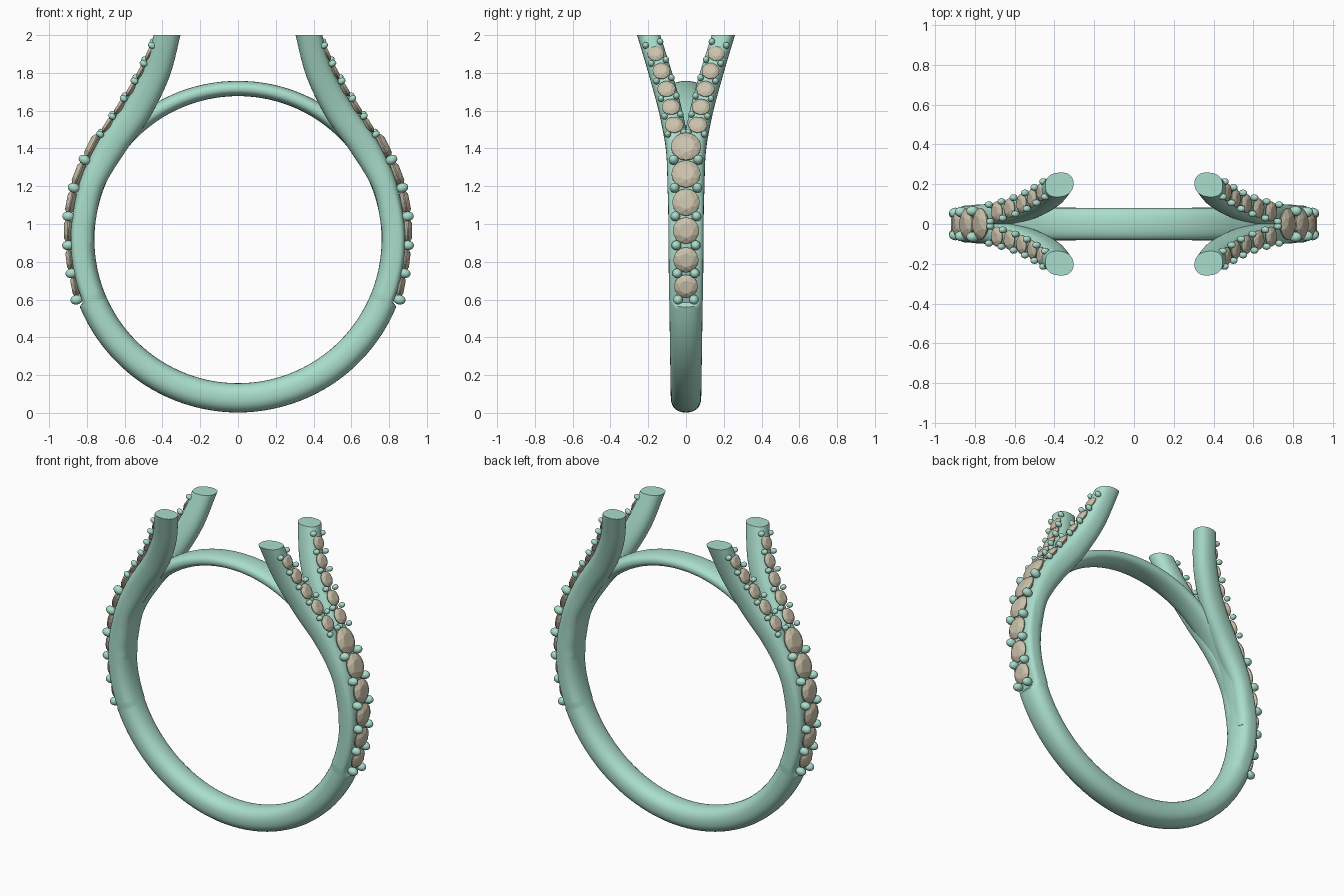
import bpy, bmesh, math
from mathutils import Vector, Matrix

if "Cube" in bpy.data.objects:
    bpy.data.objects.remove(bpy.data.objects["Cube"])

CZ, RI = 0.917, 0.76          # finger hole centre height and radius


def material(name, col):
    m = bpy.data.materials.new(name)
    m.diffuse_color = (*col, 1)
    m.use_nodes = True
    m.node_tree.nodes["Principled BSDF"].inputs["Base Color"].default_value = m.diffuse_color
    return m


METAL = material("green_metal", (0.40, 0.73, 0.60))
STONE = material("tan_stone", (0.60, 0.54, 0.41))


def finish(bm, name, mat, smooth=True, mirror=None):
    bmesh.ops.recalc_face_normals(bm, faces=bm.faces[:])
    me = bpy.data.meshes.new(name)
    bm.to_mesh(me)
    bm.free()
    ob = bpy.data.objects.new(name, me)
    bpy.context.collection.objects.link(ob)
    me.materials.append(mat)
    if mirror:
        mod = ob.modifiers.new("mirror", 'MIRROR')
        mod.use_axis = mirror
        mod.use_mirror_merge = False
    if smooth:
        bpy.ops.object.select_all(action='DESELECT')
        ob.select_set(True)
        bpy.context.view_layer.objects.active = ob
        bpy.ops.object.shade_smooth_by_angle(angle=math.radians(40))
    return ob


def frame(t):
    # tangent, sideways and outward axes along a path
    t = t.normalized()
    b = Vector((0, 1, 0))
    b = (b - t * b.dot(t)).normalized()
    return t, b, b.cross(t)


def section(bm, c, b, n, hn, hb, outer_exp=2.3, sides=32):
    # rounded section, optionally flatter on its outward side
    ring = []
    for i in range(sides):
        a = 2 * math.pi * i / sides
        ca, sa = math.cos(a), math.sin(a)
        e = 2 / (outer_exp if sa > 0 else 2.3)
        u = math.copysign(abs(ca) ** e, ca) * hb
        v = math.copysign(abs(sa) ** e, sa) * hn
        ring.append(bm.verts.new(c + b * u + n * v))
    return ring


def bridge(bm, r1, r2):
    k = len(r1)
    for i in range(k):
        bm.faces.new((r1[i], r1[(i + 1) % k], r2[(i + 1) % k], r2[i]))


def lerp_table(tab, x):
    for p, q in zip(tab, tab[1:]):
        if x <= q[0]:
            f = (x - p[0]) / (q[0] - p[0])
            return [a + (b - a) * f for a, b in zip(p, q)]
    return tab[-1]


def catmull(pts, steps):
    pts = [Vector(p) for p in pts]
    ext = [2 * pts[0] - pts[1]] + pts + [2 * pts[-1] - pts[-2]]
    out = []
    for i in range(1, len(ext) - 2):
        p0, p1, p2, p3 = ext[i - 1:i + 3]
        for s in range(steps):
            t = s / steps
            out.append(0.5 * (2 * p1 + (p2 - p0) * t + (2 * p0 - 5 * p1 + 4 * p2 - p3) * t * t
                              + (3 * p1 - p0 - 3 * p2 + p3) * t ** 3))
    return out + [pts[-1]]


# finger band: angle from bottom, thickness, half width, outer squareness
BAND = [(0, .155, .08, 2.3), (35, .154, .083, 2.3), (67, .150, .088, 2.4), (68, .126, .09, 4.5),
        (90, .126, .093, 4.5), (115, .125, .095, 4), (128, .105, .09, 3), (142, .085, .08, 2.4),
        (180, .08, .08, 2.3)]
bm = bmesh.new()
half = list(range(0, 67, 3)) + [67, 68] + list(range(70, 180, 2))
angles = half + [180] + [-a for a in reversed(half) if a > 0]
rings = []
for a in angles:
    _, th, hb, ex = lerp_table(BAND, abs(a))
    p = math.radians(a)
    n = Vector((math.sin(p), 0, -math.cos(p)))
    rings.append(section(bm, Vector((0, 0, CZ)) + n * (RI + th / 2), Vector((0, 1, 0)), n, th / 2, hb, ex))
for i in range(len(rings)):
    bridge(bm, rings[i], rings[(i + 1) % len(rings)])
finish(bm, "finger_band", METAL)

# split shoulder arms, cut level at the top
ARM = [(.823, .034, .90), (.818, .034, 1.0), (.778, .037, 1.2), (.675, .046, 1.4),
       (.535, .083, 1.6), (.432, .137, 1.8), (.375, .198, 2.0), (.345, .235, 2.12)]
SIZE = [(.9, .060, .058), (1.2, .064, .061), (1.4, .075, .061), (1.6, .076, .060),
        (1.8, .072, .060), (2.2, .065, .057)]
bm = bmesh.new()
path = catmull(ARM, 8)
rings = []
for i, c in enumerate(path):
    t, b, n = frame(path[min(i + 1, len(path) - 1)] - path[max(i - 1, 0)])
    _, hn, hb = lerp_table(SIZE, c.z)
    rings.append(section(bm, c, b, n, hn, hb, 2.5))
for r1, r2 in zip(rings, rings[1:]):
    bridge(bm, r1, r2)
bm.faces.new(rings[0])
bm.faces.new(rings[-1])
bmesh.ops.bisect_plane(bm, geom=bm.verts[:] + bm.edges[:] + bm.faces[:], plane_co=(0, 0, 2),
                       plane_no=(0, 0, 1), clear_outer=True)
bmesh.ops.holes_fill(bm, edges=[e for e in bm.edges if e.is_boundary])
finish(bm, "split_shoulder_arms", METAL, mirror=(True, True, False))


def gem(bm, m, r):
    # table, crown points, girdle and pavilion of a round cut stone
    def loop(k, rad, h, off=0.0):
        return [bm.verts.new(m @ Vector((math.cos((i + off) * 2 * math.pi / k) * rad * r,
                                         math.sin((i + off) * 2 * math.pi / k) * rad * r, h * r)))
                for i in range(k)]
    table, crown = loop(8, .55, .32), loop(8, .82, .2, .5)
    top, low = loop(16, 1, .04), loop(16, 1, -.04)
    tip = bm.verts.new(m @ Vector((0, 0, -.75 * r)))
    bm.faces.new(table)
    for i in range(8):
        j = (i + 1) % 8
        g = [top[(2 * i + k) % 16] for k in range(4)]
        bm.faces.new((table[i], crown[i], table[j]))
        bm.faces.new((crown[i], g[0], g[1]))
        bm.faces.new((crown[i], g[1], g[2]))
        bm.faces.new((table[j], crown[i], g[2], crown[j]))
    bridge(bm, top, low)
    for i in range(16):
        bm.faces.new((low[i], low[(i + 1) % 16], tip))


def stone_row(name, row, lateral, bead, mirror, both_ends):
    # row of stones with a pair of holding beads in each gap
    pts = [Vector(p[:3]) for p in row]
    gems, beads = bmesh.new(), bmesh.new()
    ext = [2 * pts[0] - pts[1]] + pts + [2 * pts[-1] - pts[-2]]
    for i, p in enumerate(pts):
        t, b, n = frame(ext[i + 2] - ext[i])
        m = Matrix((t, b, n)).transposed().to_4x4()
        m.translation = p
        gem(gems, m, row[i][3])
    gaps = list(zip(ext, ext[1:]))
    for k, (p, q) in enumerate(gaps if both_ends else gaps[:-1]):
        t, b, n = frame(q - p)
        lat = lateral[0] + (lateral[1] - lateral[0]) * k / (len(gaps) - 1)
        for s in (-1, 1):
            m = Matrix((t, b, n)).transposed().to_4x4()
            m.translation = (p + q) / 2 + b * s * lat + n * .006
            bmesh.ops.create_uvsphere(beads, u_segments=14, v_segments=8, radius=bead,
                                      matrix=m @ Matrix.Diagonal((1, 1, 1.25, 1)))
    finish(gems, name + "_stones", STONE, False, mirror)
    finish(beads, name + "_beads", METAL, True, mirror)


# stones down the sides of the band
stone_row("shank", [(.862, 0, .67, .063), (.888, 0, .81, .067), (.899, 0, .965, .070),
                    (.885, 0, 1.115, .073), (.842, 0, 1.265, .077), (.772, 0, 1.41, .08)],
          (.042, .07), .026, (True, False, False), False)

# smaller stones up each arm
stone_row("arm", [(.690, .063, 1.525, .050), (.627, .080, 1.62, .049), (.565, .103, 1.715, .048),
                  (.512, .130, 1.81, .047), (.468, .160, 1.905, .045)],
          (.043, .040), .017, (True, True, False), True)
